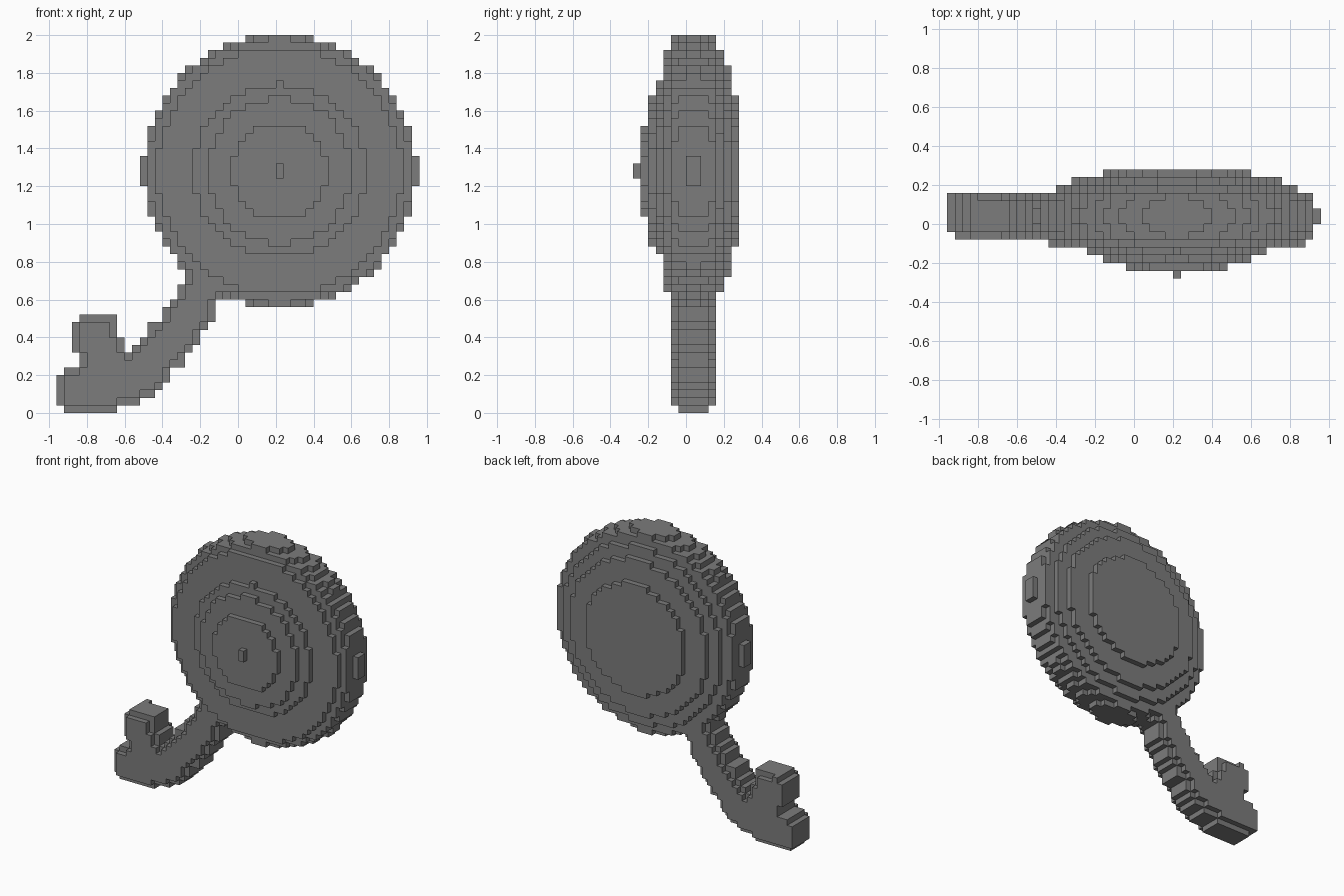
import bpy
import bmesh
from math import hypot
from mathutils import Vector

cube = bpy.data.objects.get("Cube")
if cube:
    bpy.data.objects.remove(cube, do_unlink=True)

SIZE = 0.04          # edge of one block
BASE_Y = -7          # first layer, in blocks

grey = bpy.data.materials.new("stone_grey")
grey.use_nodes = True
colour = (0.2, 0.2, 0.2, 1)
grey.diffuse_color = colour
grey.node_tree.nodes["Principled BSDF"].inputs["Base Color"].default_value = colour


def disc_layer(radius, y):
    """Blocks of one round layer about the head centre."""
    return {(i, y, k) for i in range(-14, 25) for k in range(13, 51)
            if hypot(i - 5, k - 31.5) * SIZE < radius}


# Round head: stacked discs from front to back
radii = [0.03, 0.257, 0.385, 0.458, 0.652, 0.702, 0.715,
         0.724, 0.724, 0.715, 0.702, 0.63, 0.55, 0.39]
head = set()
for n, r in enumerate(radii):
    head |= disc_layer(r, BASE_Y + n)
head.add((5, -4, 43))

# Curved handle and upright prong: left and right ends of each block row
handle_rows = [(-23, -16), (-24, -13), (-24, -11), (-24, -10), (-24, -9), (-23, -9),
               (-21, -7), (-21, -7), (-14, -6), (-13, -5), (-12, -5), (-12, -4),
               (-10, -3), (-10, -3), (-9, -3), (-8, -2), (-8, -2), (-7, -2), (-7, -2)]
prong_rows = [(-22, -15), (-22, -15), (-22, -16), (-22, -16), (-21, -16)]


def outline(rows, start):
    return {(i, start + n) for n, (a, b) in enumerate(rows) for i in range(a, b)}


handle_shape = outline(handle_rows, 0)
prong_shape = outline(prong_rows, 8)
whole = handle_shape | prong_shape | {(i, k) for i, y, k in head if y == 0}


def inner(shape):
    """Outline without its rim, for the rounded front and back layers."""
    return {(i, k) for i, k in shape
            if all(p in whole for p in ((i - 1, k), (i + 1, k), (i, k - 1), (i, k + 1)))}


def thicken(shape):
    blocks = {(i, y, k) for i, k in shape for y in range(-1, 3)}
    blocks |= {(i, y, k) for i, k in inner(shape) for y in (-2, 3)}
    # The end block stays square at the back
    blocks |= {(i, 3, k) for i, k in shape if i < -20 and k > 0}
    return blocks - head


parts = {"round_head": head,
         "curved_handle": thicken(handle_shape),
         "upright_prong": thicken(prong_shape)}
solid = set().union(*parts.values())


def build(name, blocks):
    """Skin the exposed sides of the blocks."""
    bm = bmesh.new()
    corners = {}

    def vert(p):
        key = tuple(round(c) for c in p)
        if key not in corners:
            corners[key] = bm.verts.new(Vector(key) * SIZE)
        return corners[key]

    for block in sorted(blocks):
        for axis in range(3):
            for side in (0, 1):
                step = Vector((0, 0, 0))
                step[axis] = 2 * side - 1
                if tuple(int(b + s) for b, s in zip(block, step)) in solid:
                    continue
                u, v = Vector((0, 0, 0)), Vector((0, 0, 0))
                u[(axis + 1) % 3] = 1
                v[(axis + 2) % 3] = 1
                p = Vector(block)
                p[axis] += side
                ring = [p, p + u, p + u + v, p + v]
                bm.faces.new([vert(q) for q in (ring if side else ring[::-1])])
    mesh = bpy.data.meshes.new(name)
    bm.to_mesh(mesh)
    bm.free()
    mesh.materials.append(grey)
    bpy.context.collection.objects.link(bpy.data.objects.new(name, mesh))


for part, blocks in parts.items():
    build(part, blocks)
